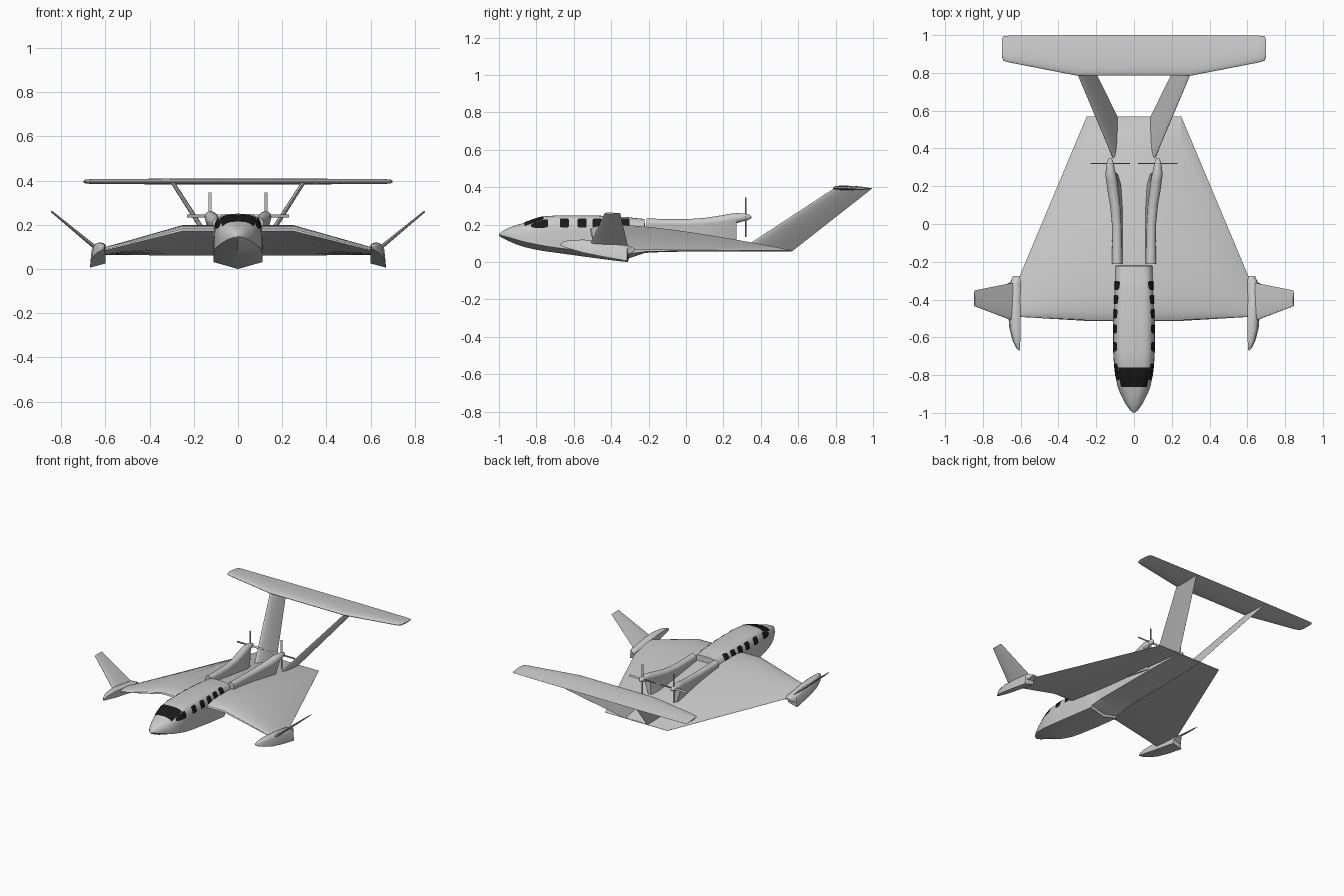
import bpy, bmesh, math
from mathutils import Vector, Matrix

if "Cube" in bpy.data.objects:
    bpy.data.objects.remove(bpy.data.objects["Cube"])

black = bpy.data.materials.new("window_black")
black.diffuse_color = (0.01, 0.01, 0.01, 1)
black.use_nodes = True
black.node_tree.nodes["Principled BSDF"].inputs["Base Color"].default_value = black.diffuse_color


def finish(name, bm, mirror=False, mat=None, angle=32, recalc=True):
    if recalc:
        bmesh.ops.recalc_face_normals(bm, faces=bm.faces)
    me = bpy.data.meshes.new(name)
    bm.to_mesh(me)
    bm.free()
    ob = bpy.data.objects.new(name, me)
    bpy.context.collection.objects.link(ob)
    if mat:
        me.materials.append(mat)
    bpy.ops.object.select_all(action='DESELECT')
    ob.select_set(True)
    bpy.context.view_layer.objects.active = ob
    bpy.ops.object.shade_smooth_by_angle(angle=math.radians(angle))
    if mirror:
        ob.modifiers.new("mirror", 'MIRROR')
    return ob


def loft(name, rings, **kw):
    bm = bmesh.new()
    rows = [[bm.verts.new(p) for p in r] for r in rings]
    n = len(rows[0])
    for a, b in zip(rows, rows[1:]):
        for i in range(n):
            j = (i + 1) % n
            bm.faces.new((a[i], a[j], b[j], b[i]))
    bm.faces.new(rows[0])
    bm.faces.new(rows[-1])
    return finish(name, bm, **kw)


def foil(le, te, normal, up, down, n=14):
    """Closed aerofoil ring from leading edge to trailing edge."""
    le, te, nv = Vector(le), Vector(te), Vector(normal).normalized()

    def half(t):
        return 10 * (.2969 * math.sqrt(t) - .126 * t - .3516 * t**2 + .2843 * t**3 - .1015 * t**4)
    ts = [(i / n) ** 2 for i in range(n + 1)]
    top = [le.lerp(te, t) + nv * up * half(t) for t in ts]
    low = [le.lerp(te, t) - nv * down * half(t) for t in ts[1:]]
    return top + low[::-1]


# Hull: y, half width, roof z, chine z, keel z, squareness
ST = [(-1, .003, .150, .145, .140, 2), (-.985, .022, .164, .142, .130, 2.1),
      (-.95, .047, .182, .133, .113, 2.3), (-.90, .072, .200, .118, .092, 2.6),
      (-.86, .087, .211, .107, .079, 3), (-.80, .100, .232, .095, .066, 3.6),
      (-.75, .106, .245, .085, .057, 4.2), (-.68, .110, .250, .075, .048, 4.5),
      (-.50, .112, .250, .052, .023, 4.5), (-.36, .111, .243, .036, .005, 4.5),
      (-.31, .110, .240, .031, 0, 4.5), (-.305, .108, .239, .045, .020, 4.5),
      (-.222, .105, .230, .055, .048, 4.5), (-.219, .105, .188, .056, .049, 7),
      (-.1, .102, .165, .058, .055, 8), (.3, .1, .095, .058, .056, 8),
      (.565, .09, .064, .058, .057, 8)]


def station(y):
    for a, b in zip(ST, ST[1:]):
        if y <= b[0]:
            f = (y - a[0]) / (b[0] - a[0])
            return [p + (q - p) * f for p, q in zip(a, b)]
    return ST[-1]


def hull_ring(s):
    y, w, zt, zc, zk, n = s
    ring = [(0, y, zk)]
    for i in range(29):
        a = math.pi * i / 28
        c, sn = math.cos(a), max(math.sin(a), 0)
        ring.append((math.copysign(w * abs(c) ** (2 / n), c), y, zc + (zt - zc) * sn ** (2 / n)))
    return ring


loft("fuselage", [hull_ring(s) for s in ST])


def patch(name, fn, nu, nv, mirror):
    bm = bmesh.new()
    g = [[bm.verts.new(fn(i / nu, j / nv)) for j in range(nv + 1)] for i in range(nu + 1)]
    for i in range(nu):
        for j in range(nv):
            bm.faces.new((g[i][j], g[i + 1][j], g[i + 1][j + 1], g[i][j + 1]))
    return finish(name, bm, mirror=mirror, mat=black, recalc=False)


def side_window(name, y0, y1, z0, ztop0, ztop1):
    def fn(u, v):
        y = y0 + (y1 - y0) * u
        _, w, zt, zc, _, n = station(y)
        trim = .006 * (abs(2 * u - 1) ** 6)          # rounded corners
        z1 = ztop0 + (ztop1 - ztop0) * u
        z = z0 + trim + (z1 - z0 - 2 * trim) * v
        x = w * (1 - min(.995, (z - zc) / (zt - zc)) ** n) ** (1 / n)
        return (x + .0025, y, z + .001)
    patch(name, fn, 8, 6, True)


# Cabin and cockpit windows
for k, yc in enumerate((-.65, -.555, -.475, -.40, -.325)):
    side_window("cabin_window_%d" % k, yc - .024, yc + .024, .183, .233, .233)
side_window("cockpit_side_window", -.828, -.738, .182, .205, .232)


def screen(u, v):
    y = -.862 + .102 * v
    _, w, zt, zc, _, n = station(y)
    s = 2 * u - 1
    x = s * .8 * w
    return (x, y - .001, zc + (zt - zc) * (1 - abs(.8 * s) ** n) ** (1 / n) + .0035)


patch("windscreen", screen, 16, 8, False)

# Reverse delta wing: flat centre, drooping outer panels
Z = (0, 0, 1)
tip = ((.605, -.492, .083), (.605, -.275, .064), Z, .02, .008)
mid = ((.25, -.513, .172), (.25, .57, .061), Z, .048, .012)


def flip(p):
    return (-p[0], p[1], p[2])


loft("wing", [foil(flip(s[0]), flip(s[1]), *s[2:]) for s in (tip, mid)] +
     [foil(*s) for s in (mid, tip)], angle=25)

# Tailplane with rounded tips
TP = [(.30, .785, 1, .013), (.66, .855, .997, .011), (.69, .864, .995, .009), (.70, .885, .98, .004)]
TP = [(-x, a, b, t) for x, a, b, t in TP[::-1]] + TP
loft("tailplane", [foil((x, a, .397), (x, b, .393), Z, t, t) for x, a, b, t in TP])

# Canted tail fins
N = (.84, 0, -.54)
loft("tail_fin", [foil((.105, .335, .095), (.088, .57, .06), N, .011, .011),
                  foil((.297, .79, .393), (.297, .995, .393), N, .009, .009)], mirror=True)

# Wing tip floats: y, inner x, outer x, top z, keel z
FL = [(-.67, .605, .611, .1, .09), (-.655, .604, .624, .11, .081), (-.62, .602, .642, .117, .07),
      (-.55, .6, .66, .12, .05), (-.45, .6, .668, .112, .03), (-.315, .6, .67, .092, .006),
      (-.31, .6, .656, .09, .04), (-.275, .607, .64, .073, .06)]
rings = []
for y, a, b, t, k in FL:
    w, h = b - a, t - k
    rings.append([(a, y, k + .22 * h), (a, y, t - .14 * h), (a + .2 * w, y, t - .03 * h),
                  (a + .5 * w, y, t), (a + .75 * w, y, t - .08 * h),
                  (a + .92 * w, y, t - .3 * h), (b, y, k)])
loft("wing_float", rings, mirror=True, angle=40)

# Upswept winglets
N = (-.63, 0, .77)
loft("winglet", [foil((.635, -.515, .09), (.635, -.31, .083), N, .009, .009),
                 foil((.845, -.435, .261), (.845, -.352, .261), N, .004, .004)], mirror=True)

# Engine fairings: y, pod x, pod z, radius, base inner x, base outer x
FA = [(-.212, .09, .207, .026, .045, .112), (-.1, .09, .205, .025, .047, .112),
      (0, .092, .204, .025, .048, .112), (.1, .1, .209, .027, .05, .112),
      (.18, .112, .219, .029, .055, .11), (.25, .121, .231, .029, .075, .106),
      (.27, .124, .234, .026, .088, .1)]
rings = []
for y, cx, cz, r, bi, bo in FA:
    arc = [math.radians(200 - 220 * i / 12) for i in range(13)]
    zb = .17 - .17 * (y + .22)
    rings.append([(bi, y, zb - .02)] +
                 [(cx + r * math.cos(a), y, cz + r * math.sin(a)) for a in arc] +
                 [(bo, y, zb - .02)])
loft("engine_fairing", rings, mirror=True, angle=45)

# Engine pods with spinners
PO = [(.15, .108, .216, .015), (.22, .118, .228, .028), (.27, .124, .235, .027), (.31, .126, .239, .02),
      (.33, .126, .24, .016), (.345, .126, .24, .009), (.35, .126, .24, .002)]
loft("engine_pod", [[(cx + r * math.cos(math.tau * i / 20), y, cz + r * math.sin(math.tau * i / 20))
                     for i in range(20)] for y, cx, cz, r in PO], mirror=True, angle=50)

# Four-blade pusher propellers
bm = bmesh.new()
for k in range(4):
    m = (Matrix.Translation((.126, .32, .24)) @ Matrix.Rotation(k * math.pi / 2, 4, 'Y') @
         Matrix.Translation((0, 0, .057)) @ Matrix.Rotation(.35, 4, 'Z') @
         Matrix.Diagonal((.013, .003, .096, 1)))
    bmesh.ops.create_cube(bm, size=1, matrix=m)
finish("propeller", bm, mirror=True)
